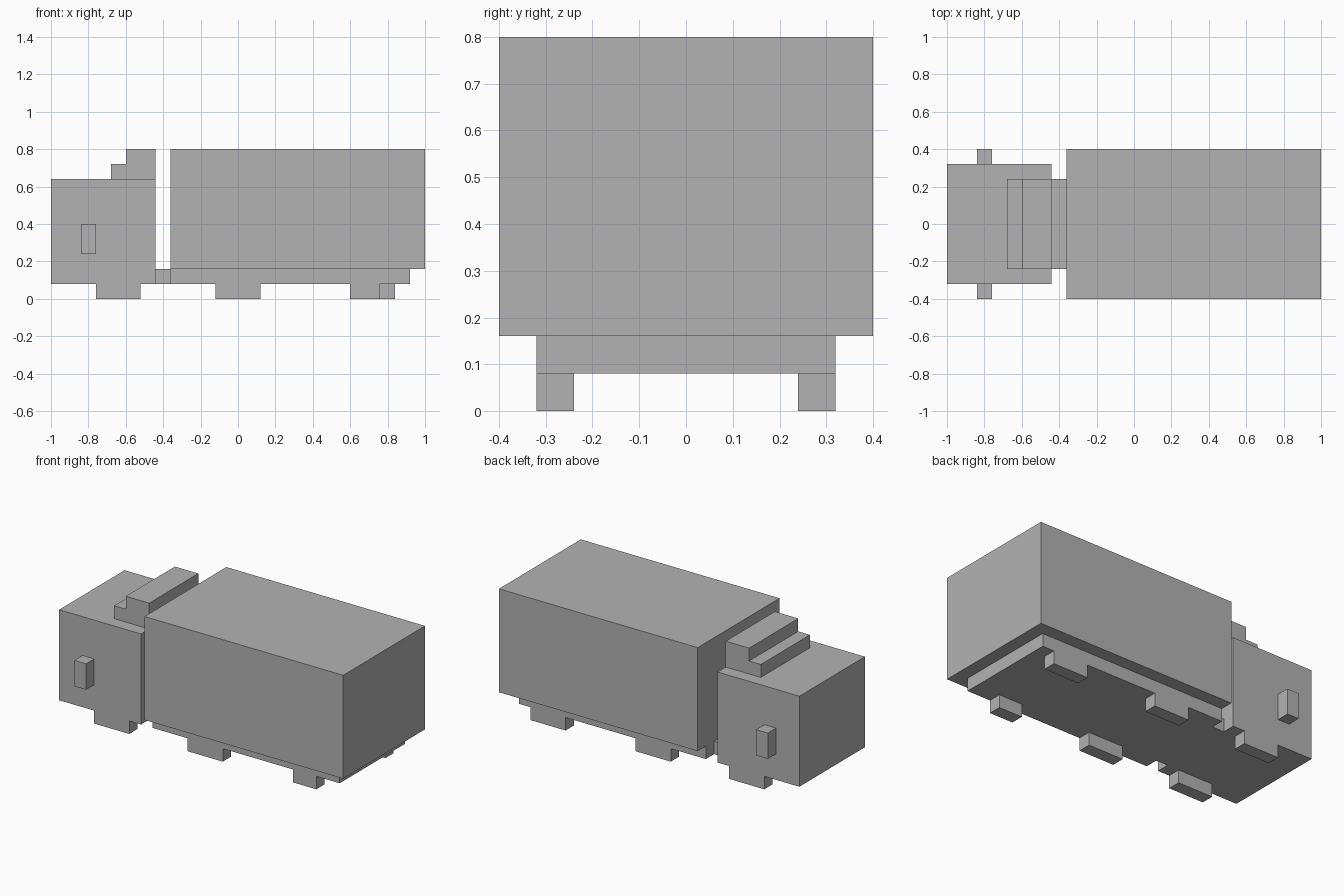
import bpy

if "Cube" in bpy.data.objects:
    bpy.data.objects.remove(bpy.data.objects["Cube"], do_unlink=True)

grey = bpy.data.materials.new("plain grey")
grey.use_nodes = True
colour = (0.45, 0.45, 0.45, 1)
grey.diffuse_color = colour
grey.node_tree.nodes["Principled BSDF"].inputs["Base Color"].default_value = colour


def finish(name, verts, faces):
    mesh = bpy.data.meshes.new(name)
    mesh.from_pydata(verts, [], faces)
    mesh.materials.append(grey)
    obj = bpy.data.objects.new(name, mesh)
    bpy.context.collection.objects.link(obj)
    return obj


def extrude(name, profile, y0, y1):
    """Extrude a counter-clockwise side profile (x, z) from y0 to y1."""
    n = len(profile)
    verts = [(x, y, z) for y in (y0, y1) for x, z in profile]
    faces = [tuple(range(n)), tuple(reversed(range(n, 2 * n)))]
    faces += [(i, i + n, (i + 1) % n + n, (i + 1) % n) for i in range(n)]
    return finish(name, verts, faces)


def box(name, x, y, z):
    profile = [(x[0], z[0]), (x[1], z[0]), (x[1], z[1]), (x[0], z[1])]
    return extrude(name, profile, *y)


# Cab with a stepped roof fairing
box("cab", (-1, -0.44), (-0.32, 0.32), (0.08, 0.64))
extrude("roof_fairing", [(-0.68, 0.64), (-0.44, 0.64), (-0.44, 0.80),
                         (-0.60, 0.80), (-0.60, 0.72), (-0.68, 0.72)], -0.24, 0.24)

# Trailer, its chassis and the coupling to the cab
box("cargo_box", (-0.36, 1), (-0.4, 0.4), (0.16, 0.8))
box("chassis", (-0.36, 0.92), (-0.32, 0.32), (0.08, 0.16))
box("coupling", (-0.44, -0.36), (-0.24, 0.24), (0.08, 0.16))

# Mirrors and wheels on both sides; the rear wheel is shorter on the right
for side, s, rear_end in (("right", -1, 0.76), ("left", 1, 0.84)):
    box(side + "_mirror", (-0.84, -0.76), sorted((s * 0.32, s * 0.4)), (0.24, 0.40))
    wheels = {"front": (-0.76, -0.52), "middle": (-0.12, 0.12), "rear": (0.60, rear_end)}
    for place, span in wheels.items():
        box(f"{side}_{place}_wheel", span, sorted((s * 0.24, s * 0.32)), (0, 0.08))
